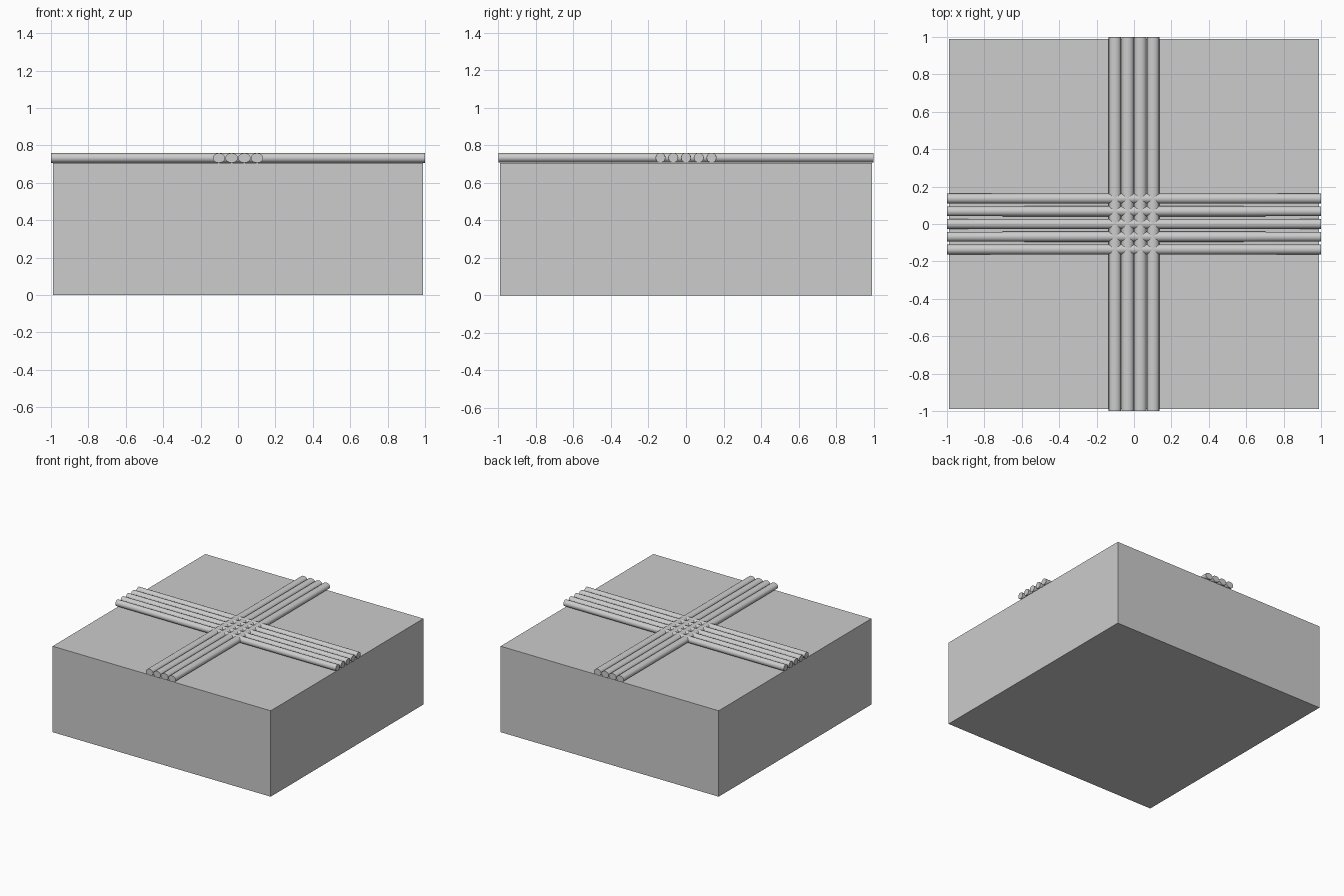
import bpy, math
from mathutils import Matrix

if "Cube" in bpy.data.objects:
    bpy.data.objects.remove(bpy.data.objects["Cube"])

gray = bpy.data.materials.new("light gray")
gray.diffuse_color = (0.604, 0.604, 0.604, 1)
gray.use_nodes = True
gray.node_tree.nodes["Principled BSDF"].inputs["Base Color"].default_value = gray.diffuse_color

# solid block
bpy.ops.mesh.primitive_cube_add(size=1, location=(0, 0, 0.3525))
block = bpy.context.object
block.name = "block"
block.scale = (1.98, 1.98, 0.705)
block.data.materials.append(gray)


def cord(name, offset, half_end, half_mid, height, along_x):
    """Flattened round cord, slightly wider along its middle."""
    n = 20
    stations = [(-1, half_end), (-0.9, half_end), (-0.55, half_mid),
                (0.55, half_mid), (0.9, half_end), (1, half_end)]
    verts, faces = [], []
    for t, w in stations:
        for i in range(n):
            a = 2 * math.pi * i / n
            s, z = offset + w * math.cos(a), 0.733 + height * math.sin(a)
            verts.append((t, s, z) if along_x else (-s, t, z))
    for k in range(len(stations) - 1):
        for i in range(n):
            j = (i + 1) % n
            faces.append((k * n + j, k * n + i, (k + 1) * n + i, (k + 1) * n + j))
    faces.append(tuple(range(n)))
    faces.append(tuple(reversed(range((len(stations) - 1) * n, len(stations) * n))))
    mesh = bpy.data.meshes.new(name)
    mesh.from_pydata([v for v in verts], [], [tuple(reversed(f)) for f in faces])
    mesh.materials.append(gray)
    obj = bpy.data.objects.new(name, mesh)
    bpy.context.collection.objects.link(obj)
    bpy.ops.object.select_all(action='DESELECT')
    obj.select_set(True)
    bpy.context.view_layer.objects.active = obj
    bpy.ops.object.shade_smooth_by_angle(angle=math.radians(35))


# five cords left to right, four front to back, crossing at the centre
for i in range(5):
    cord(f"cross_cord_{i + 1}", (i - 2) * 0.068, 0.026, 0.027, 0.026, True)
for i in range(4):
    cord(f"long_cord_{i + 1}", (i - 1.5) * 0.068, 0.033, 0.033, 0.026, False)
